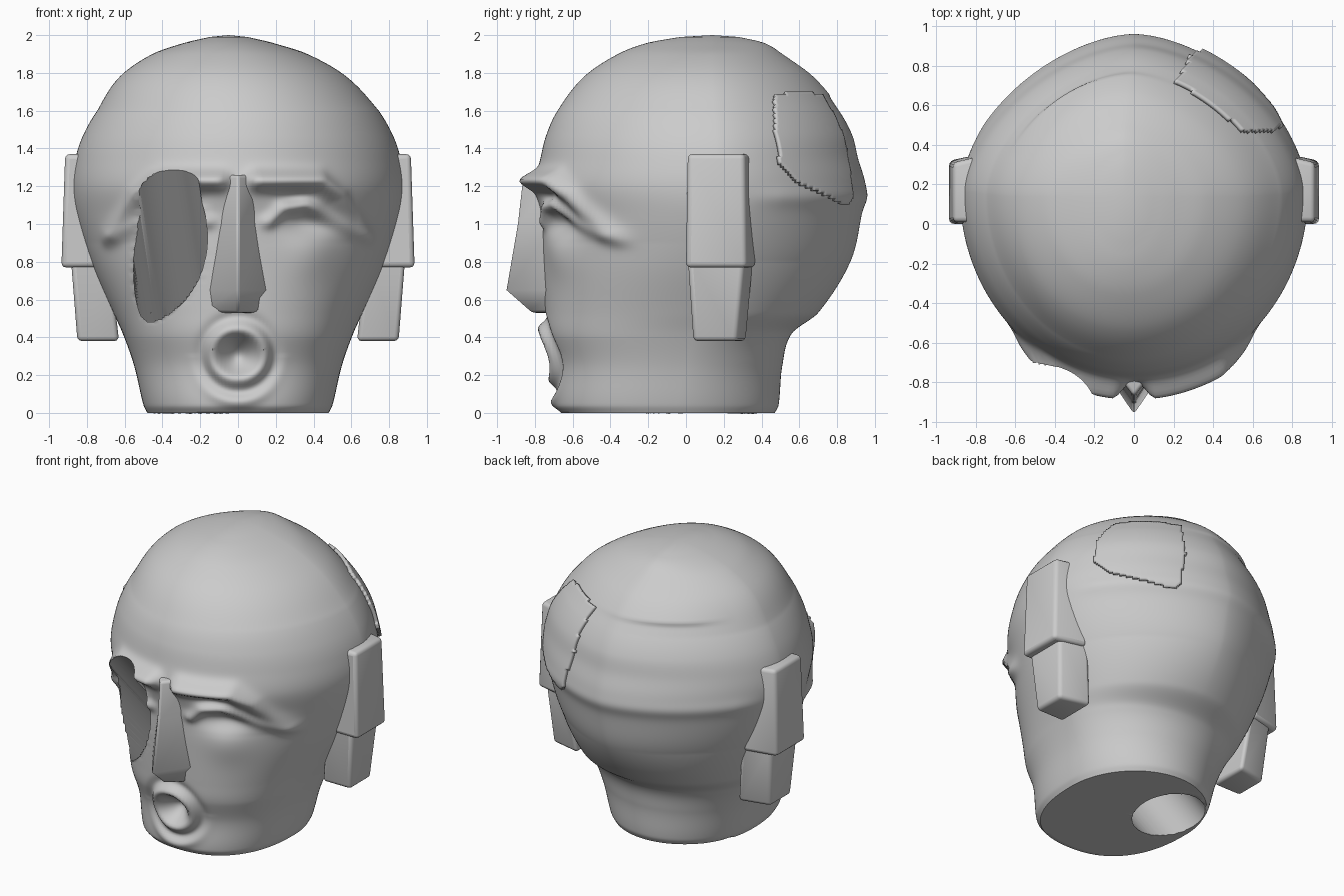
import bpy, bmesh, math
from mathutils import Vector
from mathutils.bvhtree import BVHTree

if "Cube" in bpy.data.objects:
    bpy.data.objects.remove(bpy.data.objects["Cube"])

stone = bpy.data.materials.new("grey_stone")
stone.use_nodes = True
stone.diffuse_color = (0.6, 0.6, 0.6, 1)
stone.node_tree.nodes["Principled BSDF"].inputs["Base Color"].default_value = (0.6, 0.6, 0.6, 1)


def add_object(name, bm, degrees=40):
    bmesh.ops.recalc_face_normals(bm, faces=bm.faces[:])
    mesh = bpy.data.meshes.new(name)
    bm.to_mesh(mesh)
    bm.free()
    mesh.materials.append(stone)
    obj = bpy.data.objects.new(name, mesh)
    bpy.context.collection.objects.link(obj)
    bpy.ops.object.select_all(action='DESELECT')
    obj.select_set(True)
    bpy.context.view_layer.objects.active = obj
    bpy.ops.object.shade_smooth_by_angle(angle=math.radians(degrees))
    return obj


def add_bevelled(name, bm, width):
    mod = add_object(name, bm, 89).modifiers.new("soft_edges", 'BEVEL')
    mod.width = width
    mod.segments = 3
    mod.limit_method = 'ANGLE'


def skin(bm, low, high):
    # Band of quads between two closed rings
    for s in range(len(low)):
        e = (s + 1) % len(low)
        bm.faces.new((low[s], low[e], high[e], high[s]))


def clamp(v):
    return min(1, max(0, v))


def bump(d, width):
    return math.exp(-(d / width) ** 2)


# Skull sections: height, half width, front y, back y, y of the widest point
SECTIONS = [
    (0, .48, -.66, .47, -.05), (.04, .5, -.69, .49, -.05), (.25, .55, -.69, .51, 0),
    (.42, .61, -.74, .56, .05), (.53, .66, -.75, .7, .1), (.8, .78, -.76, .87, .14),
    (1.05, .86, -.77, .93, .16), (1.2, .88, -.8, .95, .16), (1.35, .86, -.77, .91, .16),
    (1.47, .82, -.74, .88, .16), (1.6, .745, -.68, .81, .15), (1.78, .6, -.54, .67, .14),
    (1.9, .41, -.36, .51, .14), (1.96, .23, -.2, .41, .14), (1.99, .1, -.03, .28, .14)]

BROW = [(.1, 1.23), (.42, 1.23), (.53, 1.15), (.66, .95)]
LID = [(.16, 1.01), (.24, 1.08), (.36, 1.1), (.5, 1.02), (.68, .91)]


def slope(i, k):
    a, b = SECTIONS[max(i - 1, 0)], SECTIONS[min(i + 1, len(SECTIONS) - 1)]
    return (b[k] - a[k]) / (b[0] - a[0])


def skull_rows():
    # Smooth curve through the sections
    for i in range(len(SECTIONS) - 1):
        a, b = SECTIONS[i], SECTIONS[i + 1]
        dz = b[0] - a[0]
        steps = max(3, math.ceil(dz / .013))
        for s in range(steps):
            t = s / steps
            ease = t * t * (3 - 2 * t)
            yield [a[0] + dz * t] + [
                a[k] + (b[k] - a[k]) * ease
                + dz * slope(i, k) * t * (1 - t) ** 2
                - dz * slope(i + 1, k) * t * t * (1 - t) for k in range(1, 5)]
    yield SECTIONS[-1]


def line_distance(x, z, path):
    best = 9
    for (ax, az), (bx, bz) in zip(path, path[1:]):
        dx, dz = bx - ax, bz - az
        f = clamp(((x - ax) * dx + (z - az) * dz) / (dx * dx + dz * dz))
        best = min(best, math.hypot(x - ax - dx * f, z - az - dz * f))
    return best


def face_relief(x, z):
    # Brows, eyelids, eye hollows, cheeks and the open round mouth
    x = abs(x)
    r = math.hypot(x, z - .31)
    fade = 1 - .65 * clamp((x - .4) / .2)
    out = .09 * fade * bump(line_distance(x, z, BROW), .05)
    out += .035 * fade * bump(line_distance(x, z, LID), .035)
    out -= .05 * bump(math.hypot((x - .36) / 2, z - 1), .07)
    out -= .03 * bump(math.hypot((x - .3) / 2.5, z - 1.15), .04)
    out += .02 * bump(math.hypot(x - .38, z - .84), .13)
    out += .045 * bump(r - .13, .04) - .09 * bump(r, .075)
    out -= .015 * bump(r - .2, .03)
    if z < .31:
        out += .025 * bump(r - .25, .035) * bump(x, .15)
    return out


def back_relief(x, y, z):
    # Low ledge round the nape and a crescent step on the crown
    ledge = .012 * bump(z - 1.14, .05) * clamp((y - .3) / .2)
    step = clamp((z - 1.66) / .03) * clamp((1.85 - z) / .18)
    return ledge + .02 * step * clamp((y - .35) / .2) * bump(x + .3, .35)


SEGMENTS = 224
bm = bmesh.new()
rings = []
for z, half, front, back, mid in skull_rows():
    lean = -.05 * clamp((z - 1.6) / .35)
    # Squarer jaw in front, more pointed skull behind
    back_power = 1 + .18 * clamp((z - .4) / .4)
    front_power = .84 + .16 * clamp((z - .4) / .5)
    ring = []
    for s in range(SEGMENTS):
        a = math.tau * s / SEGMENTS
        c, n = math.cos(a), math.sin(a)
        power = back_power if n > 0 else front_power
        x = half * math.copysign(abs(c) ** power, c)
        if n > 0:
            y = mid + (back - mid) * n ** power
            out = back_relief(x, y, z)
        else:
            y = mid - (mid - front) * abs(n) ** power
            out = face_relief(x, z) * clamp(-n * 2) if z < 1.5 else 0
        push = Vector((x, y - mid)).normalized() * out
        ring.append(bm.verts.new((x + push.x + lean, y + push.y, z)))
    rings.append(ring)

# Flat base of shrinking rings
base_middle = Vector((0, -.1, 0))
base = []
for k in range(1, 20):
    base.append([bm.verts.new(v.co.lerp(base_middle, k / 20)) for v in rings[0]])
rings = base[::-1] + rings
for low, high in zip(rings, rings[1:]):
    skin(bm, low, high)
for ring, tip in ((rings[0][::-1], base_middle), (rings[-1], Vector((-.05, .14, 2)))):
    centre = bm.verts.new(tip)
    for s in range(SEGMENTS):
        bm.faces.new((ring[s], ring[(s + 1) % SEGMENTS], centre))
skull_surface = BVHTree.FromBMesh(bm)

# Round tunnel from the right cheek down through the neck
RADIUS = .215
neck_end, cheek_end = Vector((-.23, .07, 0)), Vector((-.37, -.69, .91))
axis = (cheek_end - neck_end).normalized()
tunnel_middle = (neck_end + cheek_end) / 2


def from_axis(point):
    offset = point - neck_end
    return offset - axis * offset.dot(axis)


opening = [f for f in bm.faces if from_axis(f.calc_center_median()).length < RADIUS]
bmesh.ops.delete(bm, geom=opening, context='FACES')
rim = [e for e in bm.edges if e.is_boundary]
for v in {v for e in rim for v in e.verts}:
    offset = from_axis(v.co)
    v.co += offset.normalized() * RADIUS - offset
walls = bmesh.ops.extrude_edge_only(bm, edges=rim)["geom"]
for v in walls:
    if isinstance(v, bmesh.types.BMVert):
        v.co = tunnel_middle + from_axis(v.co)
add_object("head", bm, 50)

# Thin patch laid on the back of the skull, with a ragged edge
OUTLINE = [(-.18, 1.32), (-.16, 1.5), (-.07, 1.67), (.1, 1.7), (.36, 1.68),
           (.4, 1.4), (.37, 1.12), (.31, 1.1), (.1, 1.16), (-.08, 1.22)]
STEP = .014
outward, along = Vector((1, 1, 0)).normalized(), Vector((-1, 1, 0)).normalized()


def inside(u, z):
    hit = False
    for (u1, z1), (u2, z2) in zip(OUTLINE, OUTLINE[1:] + OUTLINE[:1]):
        if (z1 > z) != (z2 > z) and u < u1 + (u2 - u1) * (z - z1) / (z2 - z1):
            hit = not hit
    return hit


bm = bmesh.new()
corners = {}


def corner(i, j):
    if (i, j) not in corners:
        start = outward * 3 + along * (i * STEP) + Vector((0, 0, j * STEP))
        place = skull_surface.ray_cast(start, -outward)[0]
        corners[i, j] = bm.verts.new(place + outward * .012) if place else None
    return corners[i, j]


for i in range(-15, 32):
    for j in range(76, 124):
        if inside((i + .5) * STEP, (j + .5) * STEP):
            quad = [corner(i, j), corner(i + 1, j), corner(i + 1, j + 1), corner(i, j + 1)]
            if None not in quad:
                bm.faces.new(quad)
shell = add_object("skull_patch", bm).modifiers.new("thickness", 'SOLIDIFY')
shell.thickness = .025
shell.offset = 0

# Wedge nose: height, half width, ridge y
bm = bmesh.new()
nose_rings = []
for z, half, ridge in [(.53, .18, -.82), (.65, .19, -.96), (1.0, .14, -.9), (1.26, .15, -.87)]:
    points = [(-half, -.68, z), (0, ridge, z), (half, -.68, z)]
    nose_rings.append([bm.verts.new(p) for p in points])
for low, high in zip(nose_rings, nose_rings[1:]):
    skin(bm, low, high)
bm.faces.new(nose_rings[0][::-1])
bm.faces.new(nose_rings[-1])
add_bevelled("nose", bm, .018)


# Block ears flared at the root: each end is inner x, outer x, front y, back y, z
def ear_block(name, side, bottom, top):
    bm = bmesh.new()
    bmesh.ops.create_cube(bm, size=2)
    for v in bm.verts:
        x0, x1, y0, y1, z = top if v.co.z > 0 else bottom
        flare = 0 if v.co.x > 0 else .05
        v.co = (side * (x1 if v.co.x > 0 else x0), y1 + flare if v.co.y > 0 else y0, z)
    add_bevelled(name, bm, .025)


for side, label in ((1, "left"), (-1, "right")):
    ear_block(label + "_ear", side, (.7, .935, 0, .32, .77), (.7, .915, .01, .31, 1.37))
    ear_block(label + "_ear_lobe", side, (.63, .85, .04, .27, .38), (.68, .885, .01, .31, .82))
